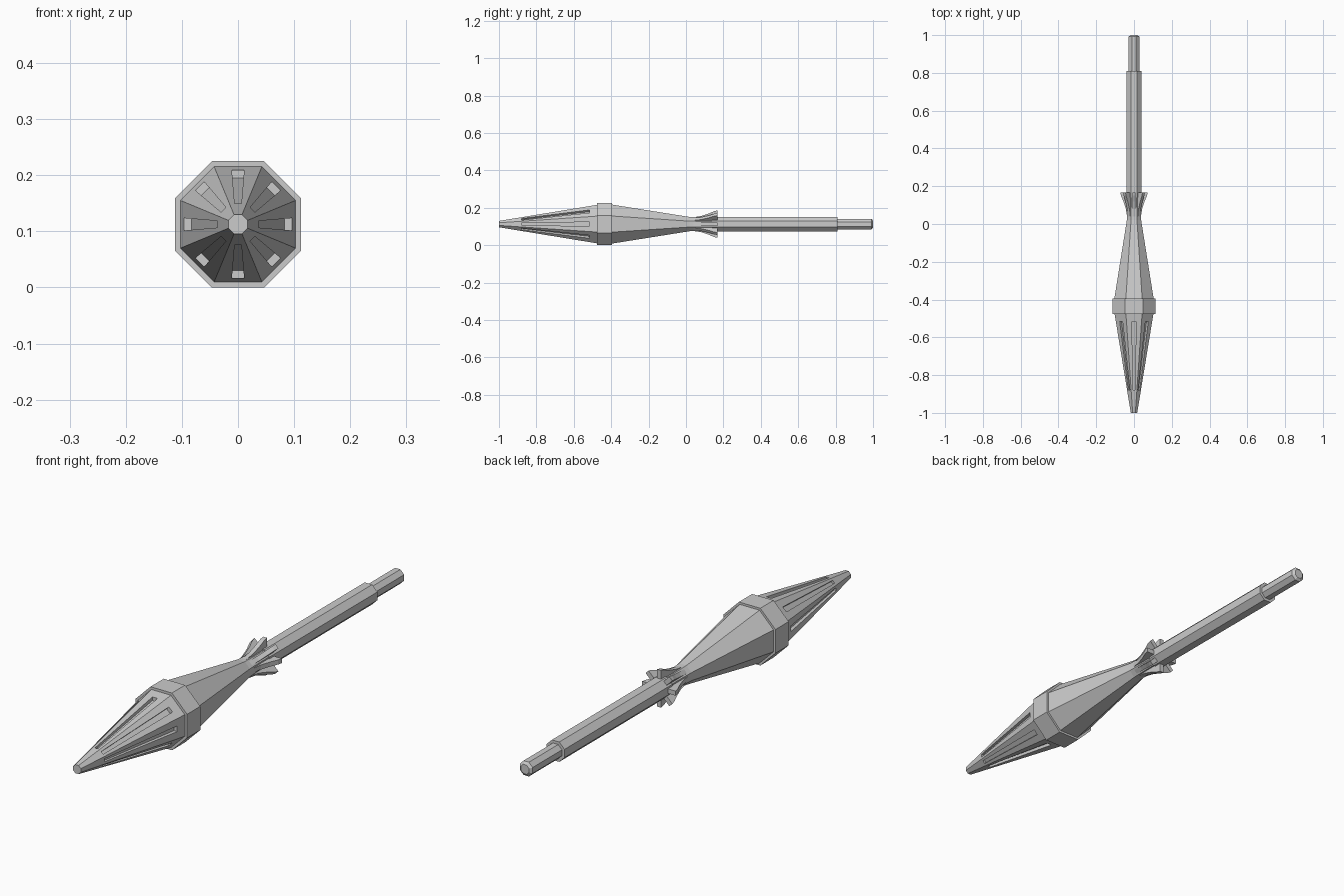
import bpy, bmesh, math
from mathutils import Vector

if "Cube" in bpy.data.objects:
    bpy.data.objects.remove(bpy.data.objects["Cube"])

SIDES = 8
AXIS_Z = 0.1125
STEP = 2 * math.pi / SIDES
HALF = math.tan(STEP / 2)


def place(i, x, y, r):
    # Facet-local point (x across, y along, r outward) turned about the long axis
    a = i * STEP
    return Vector((x * math.cos(a) + r * math.sin(a), y,
                   AXIS_Z - x * math.sin(a) + r * math.cos(a)))


def finish(name, bm):
    bmesh.ops.remove_doubles(bm, verts=bm.verts, dist=1e-5)
    bmesh.ops.recalc_face_normals(bm, faces=bm.faces)
    mesh = bpy.data.meshes.new(name)
    bm.to_mesh(mesh)
    bm.free()
    obj = bpy.data.objects.new(name, mesh)
    bpy.context.collection.objects.link(obj)
    return obj


def quad(bm, pts):
    return bm.faces.new([bm.verts.new(p) for p in pts])


def octagonal(name, profile):
    # Closed octagonal solid from (y, apothem) stations
    bm = bmesh.new()
    rings = [[bm.verts.new(place(i, r * HALF, y, r)) for i in range(SIDES)]
             for y, r in profile]
    for a, b in zip(rings, rings[1:]):
        for i in range(SIDES):
            j = (i + 1) % SIDES
            bm.faces.new((a[i], a[j], b[j], b[i]))
    bm.faces.new(rings[0])
    bm.faces.new(rings[-1])
    return finish(name, bm)


# Nose cone with a tapered groove sunk in each facet
Y0, R0, Y1, R1 = -1.0, 0.017, -0.475, 0.103


def cone_r(y):
    return R0 + (R1 - R0) * (y - Y0) / (Y1 - Y0)


bm = bmesh.new()
ga, gb = -0.88, -0.515
wa, wb = 0.006, 0.011
for i in range(SIDES):
    outer = [place(i, s * r * HALF, y, r) for s, y, r in
             ((-1, Y0, R0), (1, Y0, R0), (1, Y1, R1), (-1, Y1, R1))]
    spots = ((-wa, ga), (wa, ga), (wb, gb), (-wb, gb))
    rim = [place(i, x, y, cone_r(y)) for x, y in spots]
    floor = [place(i, x, y, cone_r(y) - (0.009 if y == ga else 0.014))
             for x, y in spots]
    for k in range(4):
        m = (k + 1) % 4
        quad(bm, (outer[k], outer[m], rim[m], rim[k]))
        quad(bm, (rim[k], rim[m], floor[m], floor[k]))
    quad(bm, floor)
for y, r in ((Y0, R0), (Y1, R1)):
    quad(bm, [place(i, r * HALF, y, r) for i in range(SIDES)])
finish("nose_cone", bm)

# Body, shaft and rear rod
octagonal("centre_band", [(-0.477, 0.1125), (-0.395, 0.1125)])
octagonal("rear_cone", [(-0.395, 0.104), (0.02, 0.038), (0.09, 0.035), (0.165, 0.035)])
octagonal("shaft", [(0.14, 0.039), (0.81, 0.039)])
octagonal("rear_rod", [(0.80, 0.028), (0.992, 0.028), (1.0, 0.018)])

# Flared fins around the neck
fin = [(0.04, 0.028), (0.04, 0.037), (0.08, 0.043), (0.12, 0.056),
       (0.15, 0.069), (0.168, 0.073), (0.168, 0.028)]
bm = bmesh.new()
for i in range(SIDES):
    left = [bm.verts.new(place(i, -0.009, y, r)) for y, r in fin]
    right = [bm.verts.new(place(i, 0.009, y, r)) for y, r in fin]
    bm.faces.new(left)
    bm.faces.new(right)
    for k in range(len(fin)):
        m = (k + 1) % len(fin)
        bm.faces.new((left[k], left[m], right[m], right[k]))
finish("neck_fins", bm)
